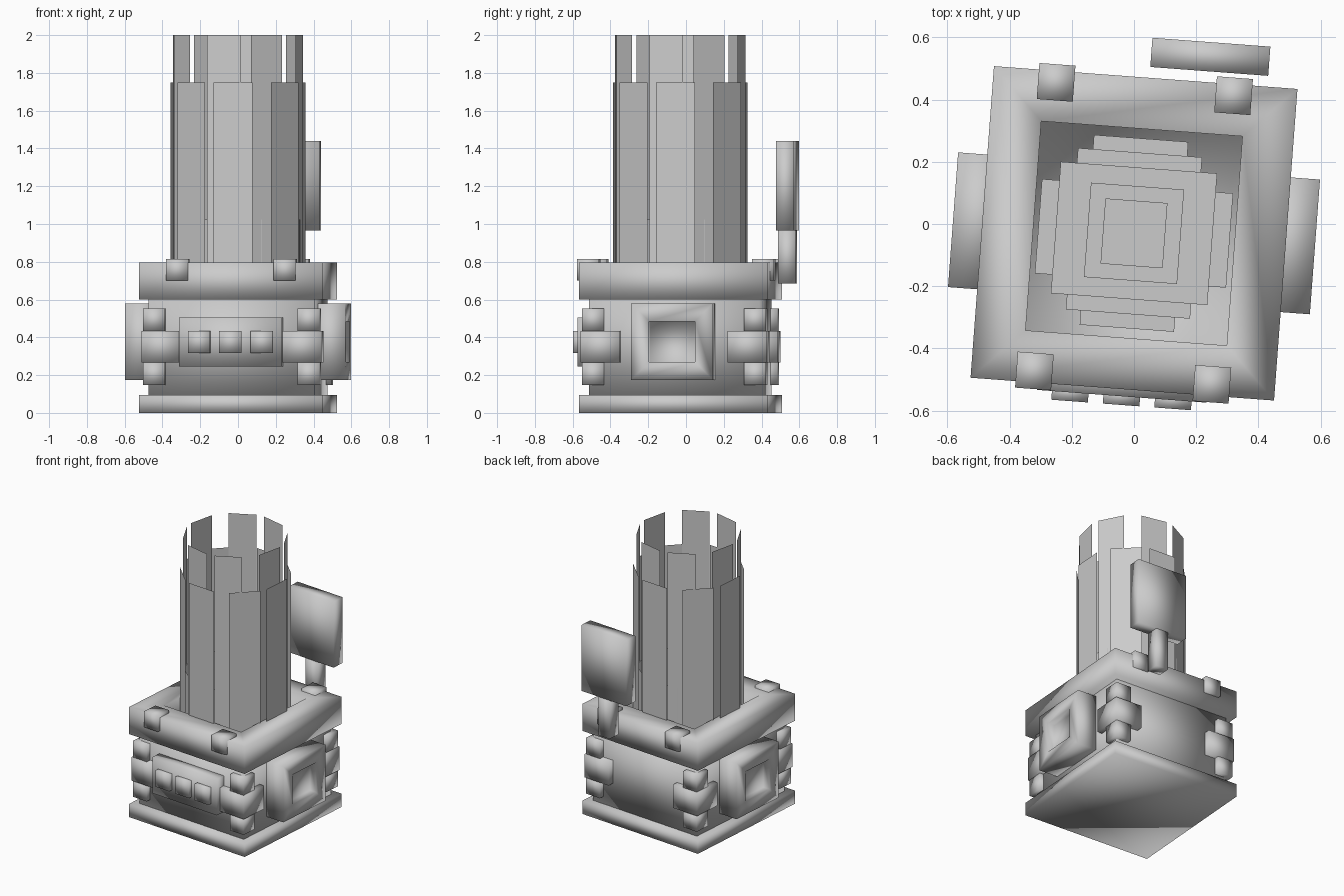
import bpy, bmesh, math
from mathutils import Matrix, Vector

if "Cube" in bpy.data.objects:
    bpy.data.objects.remove(bpy.data.objects["Cube"])

grey = bpy.data.materials.new("plain_grey")
grey.diffuse_color = (0.6, 0.6, 0.6, 1)
grey.use_nodes = True
grey.node_tree.nodes["Principled BSDF"].inputs["Base Color"].default_value = grey.diffuse_color

# the whole pedestal is turned slightly about its own centre
FRAME = Matrix.Translation((0, -0.03, 0)) @ Matrix.Rotation(math.radians(-4.3), 4, 'Z')


def finish(name, bm, smooth=True, frame=FRAME):
    bm.normal_update()
    for f in bm.faces:
        f.smooth = smooth
    me = bpy.data.meshes.new(name)
    bm.to_mesh(me)
    bm.free()
    me.materials.append(grey)
    ob = bpy.data.objects.new(name, me)
    ob.matrix_world = frame
    bpy.context.collection.objects.link(ob)
    return ob


def box_mesh(x0, x1, y0, y1, z0, z1):
    bm = bmesh.new()
    bmesh.ops.create_cube(bm, size=1)
    for v in bm.verts:
        v.co = Vector(((x0 + x1) / 2 + v.co.x * (x1 - x0),
                       (y0 + y1) / 2 + v.co.y * (y1 - y0),
                       (z0 + z1) / 2 + v.co.z * (z1 - z0)))
    bm.normal_update()
    return bm


def box(name, *bounds):
    return finish(name, box_mesh(*bounds))


def recess(bm, direction, border, depth):
    """Inset the face looking along direction and sink it straight in."""
    d = Vector(direction)
    face = max(bm.faces, key=lambda f: f.normal.dot(d))
    bmesh.ops.inset_region(bm, faces=[face], thickness=border, use_even_offset=True)
    inner = bmesh.ops.extrude_face_region(bm, geom=[face])
    verts = [v for v in inner["geom"] if isinstance(v, bmesh.types.BMVert)]
    bmesh.ops.translate(bm, verts=verts, vec=-d * depth)
    if face.is_valid:
        bm.faces.remove(face)


# base slab and body
box("base_slab", -0.489, 0.489, -0.502, 0.502, 0, 0.095)
box("body", -0.44, 0.44, -0.452, 0.452, 0.095, 0.61)

# collar with a sunken square well
bm = box_mesh(-0.489, 0.489, -0.502, 0.502, 0.6, 0.795)
recess(bm, (0, 0, 1), 0.165, 0.1)
finish("collar", bm)

# corner clamps: two blocks, a wrapping band, and a clip on the collar
for sx in (-1, 1):
    for sy in (-1, 1):
        def corner(name, u0, u1, v0, v1, z0, z1):
            xs, ys = sorted((sx * u0, sx * u1)), sorted((sy * v0, sy * v1))
            box(name, *xs, *ys, z0, z1)
        for z in (0.148, 0.434):
            corner("corner_block", 0.352, 0.468, 0.372, 0.488, z, z + 0.118)
        corner("corner_band", 0.272, 0.476, 0.285, 0.495, 0.266, 0.434)
        corner("collar_clip", 0.228, 0.344, 0.407, 0.523, 0.7, 0.815)

# front panel with three buttons
box("front_panel", -0.273, 0.273, -0.525, -0.43, 0.245, 0.505)
for u in (-0.166, 0, 0.166):
    box("button", u - 0.059, u + 0.059, -0.553, -0.5, 0.316, 0.434)

# framed side panels
for s in (-1, 1):
    xs = sorted((s * 0.42, s * 0.583))
    bm = box_mesh(*xs, -0.217, 0.217, 0.175, 0.58)
    recess(bm, (s, 0, 0), 0.095, 0.05)
    finish("side_panel", bm)

# sign on a post at the back
box("sign_post", 0.155, 0.249, 0.538, 0.63, 0.685, 0.975)
box("sign_board", 0.012, 0.392, 0.537, 0.631, 0.965, 1.44)

# stepped round floor inside the well, stacked thin sheets
for i, (hu, hv) in enumerate([(0.308, 0.152), (0.152, 0.306), (0.2, 0.26),
                              (0.252, 0.212), (0.15, 0.152), (0.1, 0.105)]):
    bm = bmesh.new()
    z = 0.715 + i * 0.012
    bm.faces.new([bm.verts.new((a * hu, b * hv, z))
                  for a, b in ((-1, -1), (1, -1), (1, 1), (-1, 1))])
    finish("floor_sheet", bm, smooth=False)

# three open rings of upright sheets: radius, half width, top, square and diagonal angles
for name, r, h, top, square, diagonal in (
        ("low_ring", 0.32, 0.1, 1.025, 5, 50),
        ("middle_ring", 0.35, 0.104, 1.75, -4.3, 45),
        ("tall_ring", 0.333, 0.092, 2.0, -13, 27)):
    bm = bmesh.new()
    for k in range(4):
        for a in (square, diagonal):
            rot = Matrix.Rotation(math.radians(a + 90 * k), 3, 'Z')
            bm.faces.new([bm.verts.new(rot @ Vector((x, -r, z)))
                          for x, z in ((-h, 0.7), (h, 0.7), (h, top), (-h, top))])
    finish(name, bm, smooth=False, frame=Matrix.Translation((0, -0.03, 0)))
